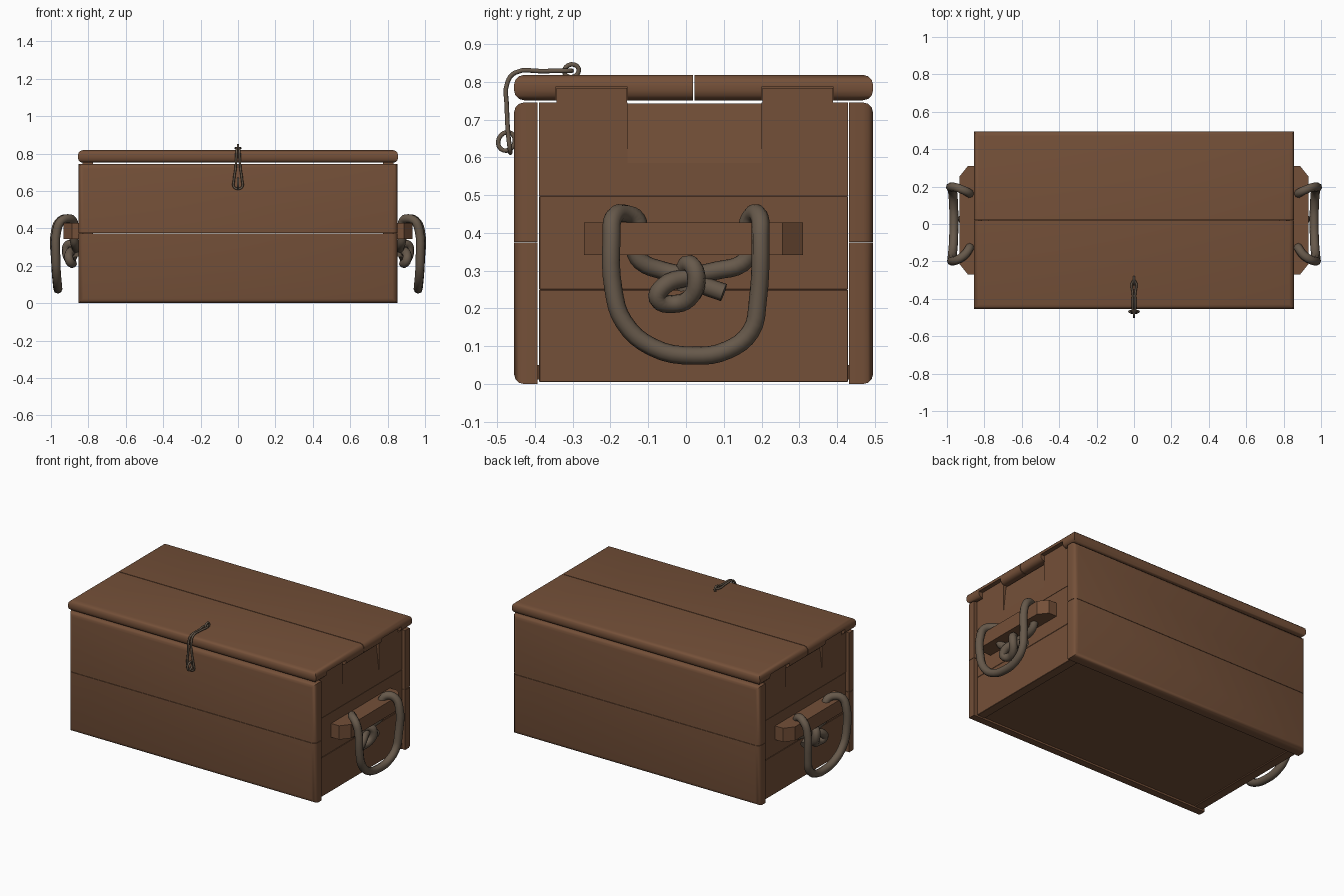
import bpy, bmesh
from mathutils import Vector

if "Cube" in bpy.data.objects:
    bpy.data.objects.remove(bpy.data.objects["Cube"])


def material(name, rgb):
    m = bpy.data.materials.new(name)
    m.diffuse_color = (*rgb, 1)
    m.use_nodes = True
    m.node_tree.nodes["Principled BSDF"].inputs["Base Color"].default_value = m.diffuse_color
    return m


WOOD = material("brown wood", (0.175, 0.08, 0.04))
ROPE = material("grey brown rope", (0.135, 0.10, 0.07))


def finish(bm, name, mat=WOOD, smooth=True):
    bmesh.ops.recalc_face_normals(bm, faces=bm.faces)
    me = bpy.data.meshes.new(name)
    bm.to_mesh(me)
    bm.free()
    ob = bpy.data.objects.new(name, me)
    bpy.context.collection.objects.link(ob)
    me.materials.append(mat)
    if smooth:
        bpy.ops.object.select_all(action='DESELECT')
        ob.select_set(True)
        bpy.context.view_layer.objects.active = ob
        bpy.ops.object.shade_smooth_by_angle(angle=0.6)
    return ob


def add_box(bm, lo, hi):
    lo, hi = Vector(lo), Vector(hi)
    vs = bmesh.ops.create_cube(bm, size=1)['verts']
    for v in vs:
        v.co = (lo + hi) / 2 + v.co * (hi - lo)


def board(name, lo, hi, big=None, r=0.026, small=0.004):
    """Box whose edges chosen by the rule get a wide round, the rest a tiny one."""
    bm = bmesh.new()
    add_box(bm, lo, hi)
    if big:
        es = [e for e in bm.edges if big((e.verts[0].co + e.verts[1].co) / 2)]
        bmesh.ops.bevel(bm, geom=es, offset=r, segments=3, profile=0.5, affect='EDGES')
    elif small:
        bmesh.ops.bevel(bm, geom=bm.edges[:], offset=small, segments=1, affect='EDGES')
    return finish(bm, name)


def prism(name, pts, axis, a, b):
    """Extrude a 2D outline along axis y (pts = x,z) or z (pts = x,y)."""
    bm = bmesh.new()
    put = (lambda p, t: (p[0], t, p[1])) if axis == 'y' else (lambda p, t: (p[0], p[1], t))
    lo = [bm.verts.new(put(p, a)) for p in pts]
    hi = [bm.verts.new(put(p, b)) for p in pts]
    bm.faces.new(lo)
    bm.faces.new(hi)
    for i in range(len(pts)):
        j = (i + 1) % len(pts)
        bm.faces.new((lo[i], lo[j], hi[j], hi[i]))
    return finish(bm, name, smooth=False)


def cord(name, pts, radius, cyclic=False):
    cu = bpy.data.curves.new(name, 'CURVE')
    cu.dimensions = '3D'
    cu.bevel_depth = radius
    cu.bevel_resolution = 2
    cu.resolution_u = 4
    cu.use_fill_caps = True
    sp = cu.splines.new('BEZIER')
    sp.bezier_points.add(len(pts) - 1)
    for bp, p in zip(sp.bezier_points, pts):
        bp.co = p
        bp.handle_left_type = bp.handle_right_type = 'AUTO'
    sp.use_cyclic_u = cyclic
    cu.materials.append(ROPE)
    ob = bpy.data.objects.new(name, cu)
    bpy.context.collection.objects.link(ob)
    return ob


# front and back planks: two each, rounded on the outside except at the seam
for name, y0, y1, out in (("front", -0.455, -0.393, -0.455), ("back", 0.432, 0.495, 0.495)):
    for part, z0, z1, seam in (("lower", 0.0, 0.374, 0.374), ("upper", 0.376, 0.745, 0.376)):
        board(f"{name}_plank_{part}", (-0.852, y0, z0), (0.852, y1, z1),
              lambda c, o=out, s=seam: abs(c.y - o) < 1e-4 and abs(c.z - s) > 1e-4)

# lid planks, rounded along the outer top and bottom edges
cut = bmesh.new()
TABS = ((-0.345, -0.155), (0.20, 0.39))
for s in (-1, 1):
    for a, b in TABS:
        xs = sorted((s * 0.76, s * 0.95))
        add_box(cut, (xs[0], a, 0.70), (xs[1], b, 0.786))
cutter = finish(cut, "lid_notch_cutter", smooth=False)
cutter.hide_render = True
cutter.display_type = 'WIRE'
for name, y0, y1, seam in (("front", -0.455, 0.018, 0.018), ("back", 0.022, 0.495, 0.022)):
    lid = board(f"lid_plank_{name}", (-0.856, y0, 0.751), (0.856, y1, 0.818),
                lambda c, s=seam: abs(c.z - 0.7845) > 0.01 and abs(c.y - s) > 1e-4)
    mod = lid.modifiers.new("notches", 'BOOLEAN')
    mod.operation = 'DIFFERENCE'
    mod.object = cutter

# floor
board("floor_board", (-0.82, -0.40, 0.012), (0.82, 0.44, 0.05), small=0)

for s, side in ((-1, "left"), (1, "right")):
    def span(x0, x1):
        return sorted((s * x0, s * x1))

    # end boards
    x0, x1 = span(0.775, 0.832)
    board(f"{side}_end_lower", (x0, -0.389, 0.005), (x1, 0.429, 0.25), small=0.002)
    board(f"{side}_end_middle", (x0, -0.389, 0.25), (x1, 0.429, 0.498), small=0.002)
    board(f"{side}_end_upper_front", (x0, -0.389, 0.498), (x1, -0.155, 0.745), small=0)
    board(f"{side}_end_upper_back", (x0, 0.20, 0.498), (x1, 0.429, 0.745), small=0)
    prism(f"{side}_end_upper_centre",
          [(s * 0.775, 0.498), (s * 0.832, 0.498), (s * 0.832, 0.585),
           (s * 0.815, 0.743), (s * 0.775, 0.743)], 'y', -0.155, 0.20)
    # tabs that rise into the lid notches
    for i, (a, b) in enumerate(TABS):
        board(f"{side}_lid_tab_{i}", (x0, a + 0.002, 0.743), (x1, b - 0.001, 0.783), small=0)
    # handle batten with chamfered ends
    prism(f"{side}_handle_batten",
          [(s * 0.825, -0.27), (s * 0.888, -0.27), (s * 0.932, -0.215),
           (s * 0.932, 0.255), (s * 0.888, 0.31), (s * 0.825, 0.31)], 'z', 0.342, 0.428)
    # rope handle
    R = 0.024
    loop = [(.88, -.125, .40), (.88, -.13, .435), (.905, -.165, .452), (.945, -.192, .44),
            (.968, -.197, .39), (.974, -.192, .25), (.971, -.165, .165), (.965, -.09, .098),
            (.963, .02, .075), (.965, .11, .09), (.97, .172, .14), (.975, .19, .22),
            (.975, .197, .39), (.95, .195, .44), (.91, .18, .452), (.882, .165, .43),
            (.88, .16, .40)]
    tail_a = [(.88, -.14, .36), (.875, -.12, .325), (.865, -.06, .30), (.875, 0, .285),
              (.88, .05, .26), (.885, .10, .242)]
    tail_b = [(.88, .175, .36), (.875, .15, .32), (.87, .08, .30), (.885, 0, .282),
              (.905, -.06, .258), (.90, -.075, .225), (.885, -.035, .212), (.90, .01, .228),
              (.918, .028, .275), (.905, .015, .315), (.87, -.005, .305), (.86, .0, .25)]
    for n, pts in (("loop", loop), ("knot_end", tail_a), ("knot", tail_b)):
        cord(f"{side}_rope_{n}", [(s * x, y, z) for x, y, z in pts], R)

# thin cord latch over the front edge of the lid
half = [(.006, -.305, .829), (.006, -.38, .828), (.007, -.452, .824), (.009, -.472, .80),
        (.012, -.474, .73), (.022, -.470, .655), (.022, -.466, .622)]
cord("latch_cord", half + [(0, -.465, .612)] + [(-x, y, z) for x, y, z in reversed(half)],
     0.006, True)
# small rings at both ends of the latch
for name, y, z, ry, rz in (("top", -.303, .829, .015, .012), ("front", -.475, .642, .015, .02)):
    cord(f"latch_ring_{name}", [(0, y + ry, z + rz), (0, y - ry, z + rz * .8),
                                (0, y - ry, z - rz), (0, y + ry, z - rz * .8)], 0.006, True)
